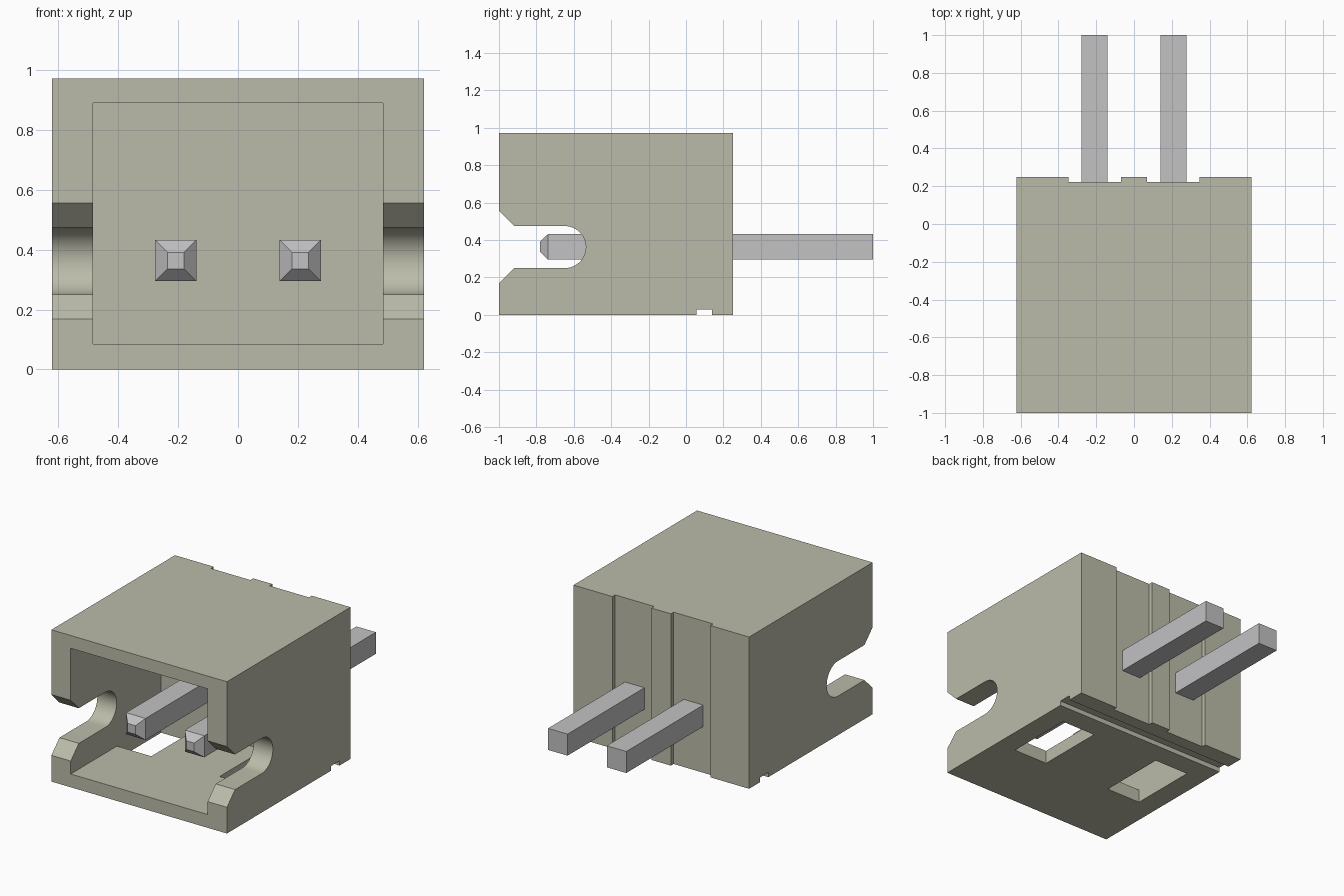
import bpy, bmesh, math

cube = bpy.data.objects.get("Cube")
if cube:
    bpy.data.objects.remove(cube, do_unlink=True)


def material(name, rgb):
    m = bpy.data.materials.new(name)
    m.use_nodes = True
    m.diffuse_color = (*rgb, 1)
    m.node_tree.nodes["Principled BSDF"].inputs["Base Color"].default_value = (*rgb, 1)
    return m


plastic = material("beige plastic", (0.50, 0.50, 0.40))
metal = material("grey metal", (0.54, 0.54, 0.55))


def new_object(name, bm, mat=None):
    bmesh.ops.recalc_face_normals(bm, faces=bm.faces)
    mesh = bpy.data.meshes.new(name)
    bm.to_mesh(mesh)
    bm.free()
    ob = bpy.data.objects.new(name, mesh)
    bpy.context.collection.objects.link(ob)
    if mat:
        mesh.materials.append(mat)
    return ob


def box(name, x, y, z, mat=None):
    bm = bmesh.new()
    bmesh.ops.create_cube(bm, size=1)
    for v in bm.verts:
        v.co = [r[0] if c < 0 else r[1] for c, r in zip(v.co, (x, y, z))]
    return new_object(name, bm, mat)


def prism_x(name, profile, half_width):
    """Extrude a y-z outline along x."""
    bm = bmesh.new()
    face = bm.faces.new([bm.verts.new((-half_width, y, z)) for y, z in profile])
    ext = bmesh.ops.extrude_face_region(bm, geom=[face])
    verts = [g for g in ext["geom"] if isinstance(g, bmesh.types.BMVert)]
    bmesh.ops.translate(bm, verts=verts, vec=(2 * half_width, 0, 0))
    return new_object(name, bm)


def activate(ob):
    bpy.ops.object.select_all(action='DESELECT')
    bpy.context.view_layer.objects.active = ob
    ob.select_set(True)


def cut(ob, cutter):
    mod = ob.modifiers.new("cut", 'BOOLEAN')
    mod.operation = 'DIFFERENCE'
    mod.solver = 'EXACT'
    mod.object = cutter
    activate(ob)
    bpy.ops.object.modifier_apply(modifier=mod.name)
    bpy.data.objects.remove(cutter, do_unlink=True)


# Housing: outer block with an open front cavity
housing = box("housing", (-0.622, 0.622), (-1, 0.25), (0, 0.972), plastic)
cut(housing, box("cavity", (-0.485, 0.485), (-1.2, -0.085), (0.085, 0.89)))

# Round-ended side slots with flared mouths
cz, r, cy = 0.3625, 0.1125, -0.648
arc = [(cy + r * math.cos(a), cz + r * math.sin(a))
       for a in (math.radians(-90 + 180 * i / 24) for i in range(25))]
slot = [(-1.1, 0.068), (-0.918, 0.25)] + arc + [(-0.918, 0.475), (-1.1, 0.657)]
cut(housing, prism_x("slot", slot, 0.8))

# Groove across the underside near the back
cut(housing, box("groove", (-0.8, 0.8), (0.055, 0.14), (-0.1, 0.03)))

# Floor windows and shallow back recesses, on both sides
for s in (-1, 1):
    cut(housing, box("window", sorted((s * 0.242, s * 0.485)), (-0.532, -0.085), (-0.1, 0.2)))
    cut(housing, box("recess", sorted((s * 0.068, s * 0.347)), (0.222, 0.4), (-0.1, 1.1)))

activate(housing)
bpy.ops.object.shade_smooth_by_angle(angle=math.radians(25))

# Square pins with tapered front tips
for name, x in (("right_pin", -0.208), ("left_pin", 0.208)):
    pin = box(name, (x - 0.069, x + 0.069), (-0.737, 1), (0.295, 0.433), metal)
    bm = bmesh.new()
    bm.from_mesh(pin.data)
    bm.faces.ensure_lookup_table()
    front = min(bm.faces, key=lambda f: f.calc_center_median().y)
    tip = bmesh.ops.extrude_discrete_faces(bm, faces=[front])["faces"][0]
    for v in tip.verts:
        v.co = (x + (v.co.x - x) * 0.4, -0.78, 0.364 + (v.co.z - 0.364) * 0.4)
    bmesh.ops.remove_doubles(bm, verts=bm.verts, dist=1e-5)
    bmesh.ops.recalc_face_normals(bm, faces=bm.faces)
    bm.to_mesh(pin.data)
    bm.free()
